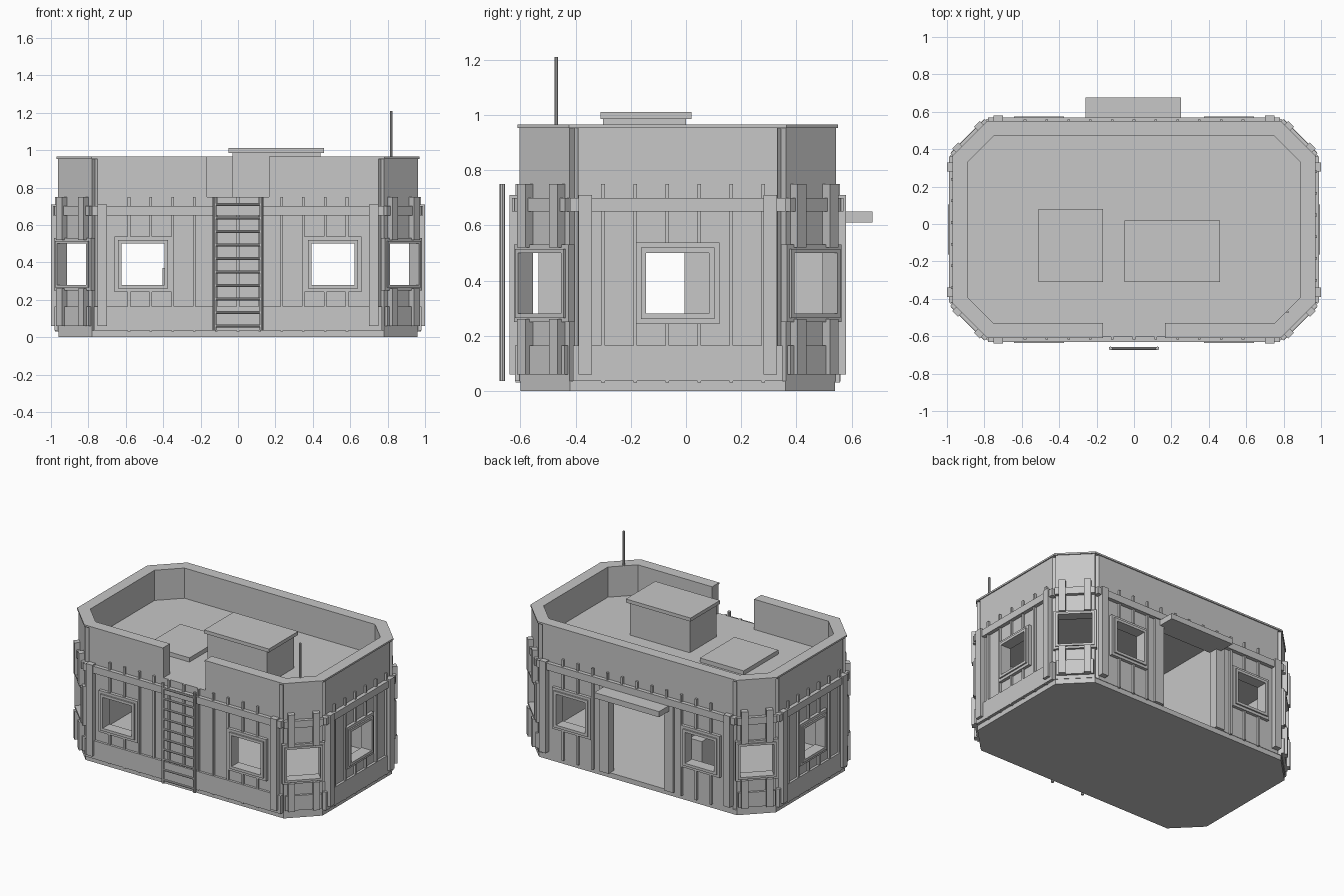
import bpy, bmesh
from mathutils import Matrix, Vector

if "Cube" in bpy.data.objects:
    bpy.data.objects.remove(bpy.data.objects["Cube"])

grey = bpy.data.materials.new("concrete_grey")
grey.use_nodes = True
grey.diffuse_color = (0.57, 0.57, 0.57, 1)
grey.node_tree.nodes["Principled BSDF"].inputs["Base Color"].default_value = grey.diffuse_color

MID_Y = -0.03
parts = {}          # part name -> bmesh, turned into objects at the end


def mesh_for(name):
    return parts.setdefault(name, bmesh.new())


def box(name, x, y, z):
    """Axis-aligned box from (min, max) pairs."""
    mid = Vector(((a + b) / 2 for a, b in (x, y, z)))
    size = [b - a for a, b in (x, y, z)]
    bmesh.ops.create_cube(mesh_for(name), size=1,
                          matrix=Matrix.Translation(mid) @ Matrix.Diagonal((*size, 1)))


def rod(name, centre, radius, length, axis="Z", sides=8):
    turn = Matrix.Rotation(1.5708, 4, "Y") if axis == "X" else Matrix()
    bmesh.ops.create_cone(mesh_for(name), cap_ends=True, segments=sides, radius1=radius,
                          radius2=radius, depth=length,
                          matrix=Matrix.Translation(centre) @ turn)


def octagon(name, grow, z0, z1):
    """Prism of the chamfered floor plan, grown outward by a distance."""
    bm = mesh_for(name)
    hx, hy, c = 0.96 + grow, 0.57 + grow, 0.18 + 0.586 * grow
    quarter = [(hx, hy - c), (hx - c, hy)]
    ring = quarter + [(-x, y) for x, y in quarter[::-1]]
    ring += [(-x, -y) for x, y in ring]
    base = bm.faces.new([bm.verts.new((x, y + MID_Y, z0)) for x, y in ring])
    top = bmesh.ops.extrude_face_region(bm, geom=[base])["geom"]
    bmesh.ops.translate(bm, vec=(0, 0, z1 - z0),
                        verts=[v for v in top if isinstance(v, bmesh.types.BMVert)])
    bmesh.ops.recalc_face_normals(bm, faces=bm.faces)


class Wall:
    """One side of the plan; u runs along it, d points out of it."""

    def __init__(self, x, y, nx, ny, half):
        self.n = Vector((nx, ny, 0)).normalized()
        self.u = Vector((-self.n.y, self.n.x, 0))
        self.origin, self.half = Vector((x, y, 0)), half

    def box(self, name, u, z, d):
        m = Matrix.Identity(4)
        for i, (axis, (a, b)) in enumerate(zip((self.n, self.u, Vector((0, 0, 1))), (d, u, z))):
            m.col[i].xyz = axis * (b - a)
            m.translation += axis * (a + b) / 2
        m.translation += self.origin
        bmesh.ops.create_cube(mesh_for(name), size=1, matrix=m)

    def pair(self, name, u, z, d):
        """The same box mirrored to both ends of the wall."""
        self.box(name, u, z, d)
        self.box(name, (-u[1], -u[0]), z, d)

    def ring(self, name, mid, hw, z, rim, d):
        """Rectangular frame around an opening."""
        (z0, z1), o = z, hw + rim
        self.box(name, (mid - o, mid + o), (z1, z1 + rim), d)
        self.box(name, (mid - o, mid + o), (z0 - rim, z0), d)
        for s in (-1, 1):
            self.box(name, sorted((mid + s * hw, mid + s * o)), (z0, z1), d)


front = Wall(0, -0.6, 0, -1, 0.78)
back = Wall(0, 0.54, 0, 1, 0.78)
sides = [Wall(s * 0.96, MID_Y, s, 0, 0.39) for s in (-1, 1)]
corners = [Wall(sx * 0.87, MID_Y + sy * 0.48, sx, sy, 0.127)
           for sx in (-1, 1) for sy in (-1, 1)]
WINDOW = (0.28, 0.50)
RAIL = (0.65, 0.70)

# Main solids and the cutters that hollow them
octagon("plinth", 0, 0, 0.035)
octagon("walls", 0.003, 0.035, 0.955)
octagon("parapet_cap", 0.01, 0.953, 0.965)
octagon("cut_roof", -0.07, 0.75, 1.2)
octagon("cut_room", -0.045, 0.02, 0.68)
box("cut_notch", (-0.165, 0.165), (-0.8, -0.5), (0.75, 1.2))
back.box("cut_door", (-0.22, 0.22), (0.02, 0.61), (-0.2, 0.1))
cuts = ["cut_roof", "cut_room", "cut_notch", "cut_door"]


def window(wall, mid, hw, rim, out, name):
    cut = f"cut_window_{len(cuts)}"
    cuts.append(cut)
    wall.box(cut, (mid - hw, mid + hw), WINDOW, (-0.14, 0.1))
    wall.ring(name, mid, hw, WINDOW, 0.5 * rim, (-0.01, out))
    wall.ring(name, mid, hw + 0.4 * rim, (WINDOW[0] - 0.4 * rim, WINDOW[1] + 0.4 * rim),
              0.6 * rim, (-0.01, out - 0.01))


# Cladding of the four long walls
for wall in [front, back] + sides:
    h = wall.half
    long_wall = h > 0.5
    mids = (-0.508, 0.508) if long_wall else (0,)
    for mid in mids:
        window(wall, mid, 0.114, 0.038, 0.035, "window_frames")
    wall.pair("posts", (h - 0.08, h - 0.03), (0.06, 0.71), (-0.01, 0.04))
    wall.box("top_rails", (-h, h), RAIL, (-0.01, 0.03))
    if wall is not back:
        wall.box("lower_boards", (0.01 - h, h - 0.01), (0.036, 0.165), (-0.01, 0.02))
    us = [0.1165 * k for k in range(-5, 6)] if long_wall else [0.116 * k - 0.27 for k in range(6)]
    for u in us:
        if wall is back and abs(u) < 0.3:
            spans = [(0.65, 0.75)]
        elif any(abs(u - m) < 0.15 for m in mids):
            spans = [(0.03, 0.26), (0.52, 0.75)]
        else:
            spans = [(0.03, 0.75)]
        for z in spans:
            wall.box("battens", (u - 0.007, u + 0.007), z, (-0.01, 0.018))

# Cladding of the chamfered corners, with a groove at each seam
for wall in corners:
    window(wall, 0, 0.11, 0.03, 0.03, "corner_window_frames")
    wall.pair("cut_seams", (0.128, 0.15), (0.036, 0.952), (-0.022, 0.05))
    wall.box("top_rails", (-0.13, 0.13), RAIL, (-0.01, 0.028))
    wall.box("lower_boards", (-0.12, 0.12), (0.06, 0.165), (-0.01, 0.02))
    for z in ((0.06, 0.26), (0.52, 0.75)):
        wall.pair("corner_posts", (0.06, 0.104), z, (-0.01, 0.04))
cuts.append("cut_seams")

# Doorway and canopy
back.pair("door_jambs", (0.22, 0.29), (0.035, 0.65), (-0.01, 0.02))
box("door_canopy", (-0.26, 0.25), (0.54, 0.675), (0.61, 0.65))

# Inner dividing wall with a passage, and a low bench against it
for y, z in (((-0.535, -0.40), (0.03, 0.69)), ((-0.005, 0.5), (0.03, 0.69)),
             ((-0.40, -0.005), (0.58, 0.69))):
    box("inner_wall", (-0.31, -0.25), y, z)
box("bench", (-0.405, -0.31), (0.0, 0.4), (0.03, 0.37))

# Roof fittings
box("roof_hut", (-0.03, 0.44), (-0.30, 0.0), (0.74, 0.99))
box("roof_hut_lid", (-0.05, 0.46), (-0.31, 0.02), (0.985, 1.01))
box("roof_hatch", (-0.51, -0.165), (-0.31, 0.08), (0.74, 0.78))
rod("antenna", (0.82, -0.47, 1.08), 0.007, 0.26)

# Ladder
for s in (-1, 1):
    rod("ladder_rails", (s * 0.125, -0.665, 0.393), 0.01, 0.715)
for k in range(10):
    rod("ladder_rungs", (0, -0.665, 0.06 + 0.0722 * k), 0.008, 0.25, "X")

# Turn the collected meshes into objects
objects = {}
for name, bm in parts.items():
    me = bpy.data.meshes.new(name)
    bm.to_mesh(me)
    bm.free()
    me.materials.append(grey)
    objects[name] = bpy.data.objects.new(name, me)
    bpy.context.scene.collection.objects.link(objects[name])


def carve(target, names):
    obj = objects[target]
    for name in names:
        mod = obj.modifiers.new(name, "BOOLEAN")
        mod.operation, mod.solver, mod.object = "DIFFERENCE", "EXACT", objects[name]
    bpy.context.view_layer.update()
    result = obj.evaluated_get(bpy.context.evaluated_depsgraph_get())
    carved = bpy.data.meshes.new_from_object(result)
    obj.modifiers.clear()
    obj.data = carved


carve("walls", cuts)
carve("parapet_cap", ["cut_roof", "cut_notch"])
for name in cuts:
    bpy.data.objects.remove(objects[name])
